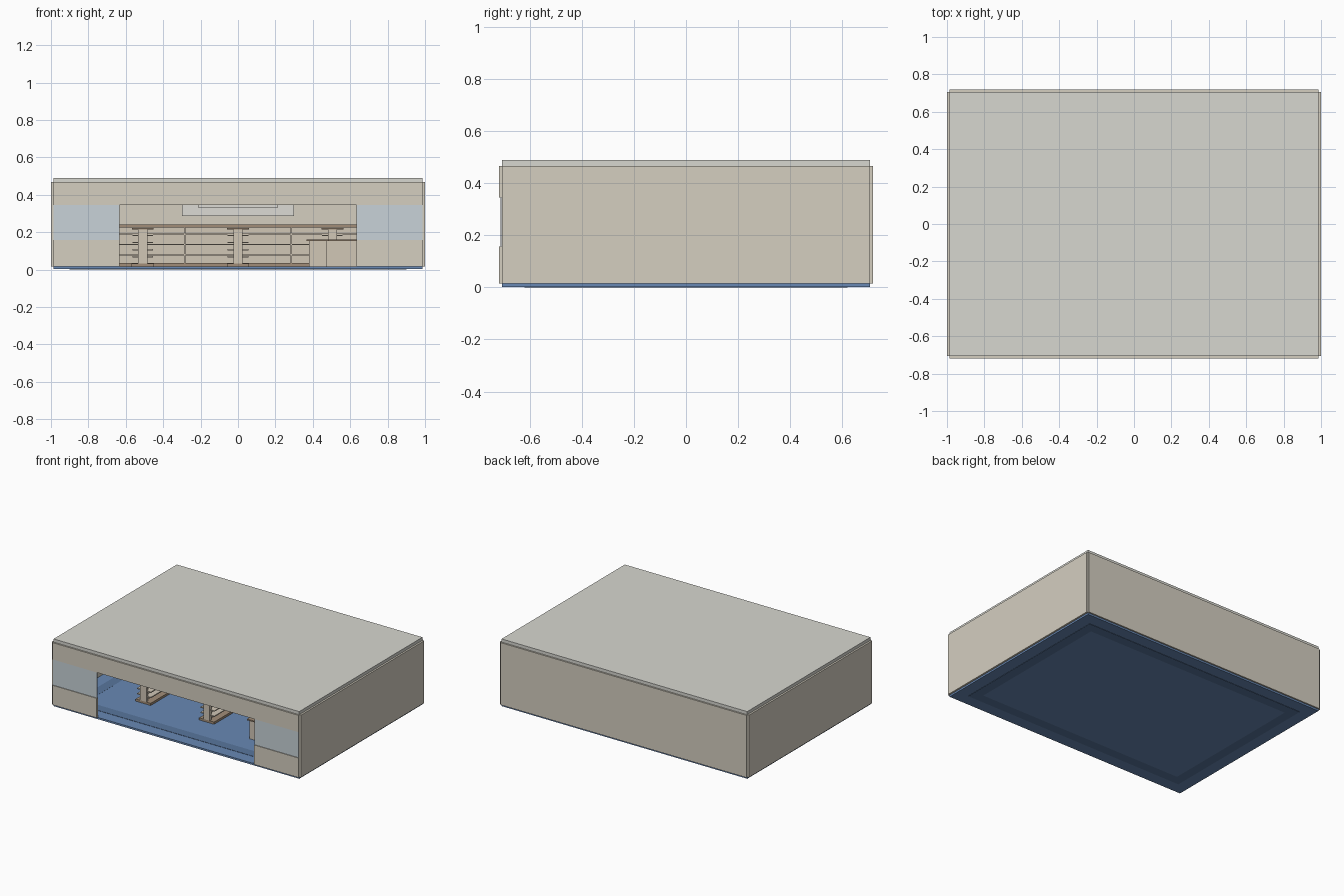
import bpy

def mat(name, c):
    m = bpy.data.materials.new(name)
    m.diffuse_color = (*c, 1)
    return m

CREAM = mat("cream_paint", (0.66, 0.62, 0.53))
ROOF = mat("roof_grey", (0.68, 0.68, 0.63))
GLASS = mat("pale_glass", (0.58, 0.65, 0.69))
BLUE = mat("blue_carpet", (0.14, 0.25, 0.46))
NAVY = mat("navy_border", (0.10, 0.18, 0.34))
WOOD = mat("brown_trim", (0.36, 0.27, 0.19))
BEIGE = mat("beige_fixture", (0.64, 0.57, 0.47))
WHITE = mat("sign_white", (0.72, 0.71, 0.66))

def box(name, x0, x1, y0, y1, z0, z1, m):
    """Axis-aligned box from its limits."""
    me = bpy.data.meshes.new(name)
    v = [(x, y, z) for x in (x0, x1) for y in (y0, y1) for z in (z0, z1)]
    me.from_pydata(v, [], [(0, 1, 3, 2), (4, 6, 7, 5), (0, 4, 5, 1),
                           (2, 3, 7, 6), (0, 2, 6, 4), (1, 5, 7, 3)])
    me.materials.append(m)
    ob = bpy.data.objects.new(name, me)
    bpy.context.collection.objects.link(ob)
    return ob

def pair(name, x0, x1, *rest):
    """Box on the right and its mirror on the left."""
    box(name + "_right", x0, x1, *rest)
    box(name + "_left", -x1, -x0, *rest)

# floor, carpet and its darker border strips
box("floor_slab", -0.987, 0.987, -0.707, 0.707, 0.002, 0.015, BLUE)
box("carpet", -0.83, 0.83, -0.55, 0.55, 0.0, 0.0165, BLUE)
pair("carpet_border_side", 0.83, 0.90, -0.62, 0.62, 0.0, 0.017, NAVY)
box("carpet_border_front", -0.83, 0.83, -0.62, -0.55, 0.0, 0.017, NAVY)
box("carpet_border_back", -0.83, 0.83, 0.55, 0.62, 0.0, 0.017, NAVY)

# shell: walls, header, glazing and roof
pair("side_wall", 0.987, 1.0, -0.707, 0.707, 0.015, 0.467, CREAM)
box("back_wall", -0.987, 0.987, 0.705, 0.718, 0.015, 0.467, CREAM)
box("front_header", -0.987, 0.987, -0.718, -0.705, 0.345, 0.467, CREAM)
pair("front_low_wall", 0.633, 0.987, -0.718, -0.705, 0.015, 0.157, CREAM)
pair("front_window", 0.633, 0.987, -0.713, -0.709, 0.157, 0.345, GLASS)
box("roof", -0.987, 0.987, -0.707, 0.707, 0.467, 0.49, ROOF)

# shelving along the back wall
box("wall_shelf_base", -0.86, 0.86, 0.60, 0.705, 0.017, 0.035, WOOD)
box("wall_shelf_back", -0.86, 0.86, 0.69, 0.705, 0.035, 0.225, BEIGE)
box("wall_shelf_top", -0.86, 0.86, 0.60, 0.705, 0.225, 0.24, WOOD)
for i, z in enumerate((0.075, 0.13, 0.185)):
    box(f"wall_shelf_board_{i}", -0.86, 0.86, 0.61, 0.69, z, z + 0.007, BEIGE)
for i, x in enumerate((-0.855, -0.285, 0.285, 0.855)):
    box(f"wall_shelf_divider_{i}", x - 0.004, x + 0.004, 0.605, 0.69, 0.035, 0.225, BEIGE)

# blank sign boards
box("wall_sign", -0.30, 0.30, 0.69, 0.705, 0.285, 0.40, WHITE)
box("wall_sign_panel", -0.212, 0.212, 0.68, 0.69, 0.328, 0.385, WHITE)

def gondola(tag, x, y0, y1):
    """Double-sided shelf island running front to back."""
    box(f"island_base_{tag}", x - 0.06, x + 0.06, y0, y1, 0.017, 0.033, WOOD)
    box(f"island_spine_{tag}", x - 0.008, x + 0.008, y0 + 0.02, y1 - 0.02, 0.033, 0.213, BEIGE)
    for n, y in (("front", y0), ("back", y1 - 0.02)):
        box(f"island_end_{n}_{tag}", x - 0.025, x + 0.025, y, y + 0.02, 0.033, 0.213, BEIGE)
    for i in range(4):
        z = 0.065 + i * 0.038
        box(f"island_shelf_{tag}_{i}", x - 0.055, x + 0.055, y0 + 0.01, y1 - 0.01, z, z + 0.007, BEIGE)
    box(f"island_top_{tag}", x - 0.058, x + 0.058, y0, y1, 0.213, 0.222, WOOD)

gondola("left", -0.51, -0.36, 0.30)
gondola("middle", 0.0, -0.36, 0.30)
gondola("right", 0.505, -0.03, 0.30)

# L-shaped checkout counter
box("counter_long_leg", 0.38, 0.475, -0.41, -0.10, 0.017, 0.152, BEIGE)
box("counter_short_leg", 0.475, 0.82, -0.19, -0.10, 0.017, 0.152, BEIGE)
box("counter_long_top", 0.367, 0.487, -0.42, -0.09, 0.152, 0.161, WOOD)
box("counter_short_top", 0.487, 0.83, -0.20, -0.09, 0.152, 0.161, WOOD)
